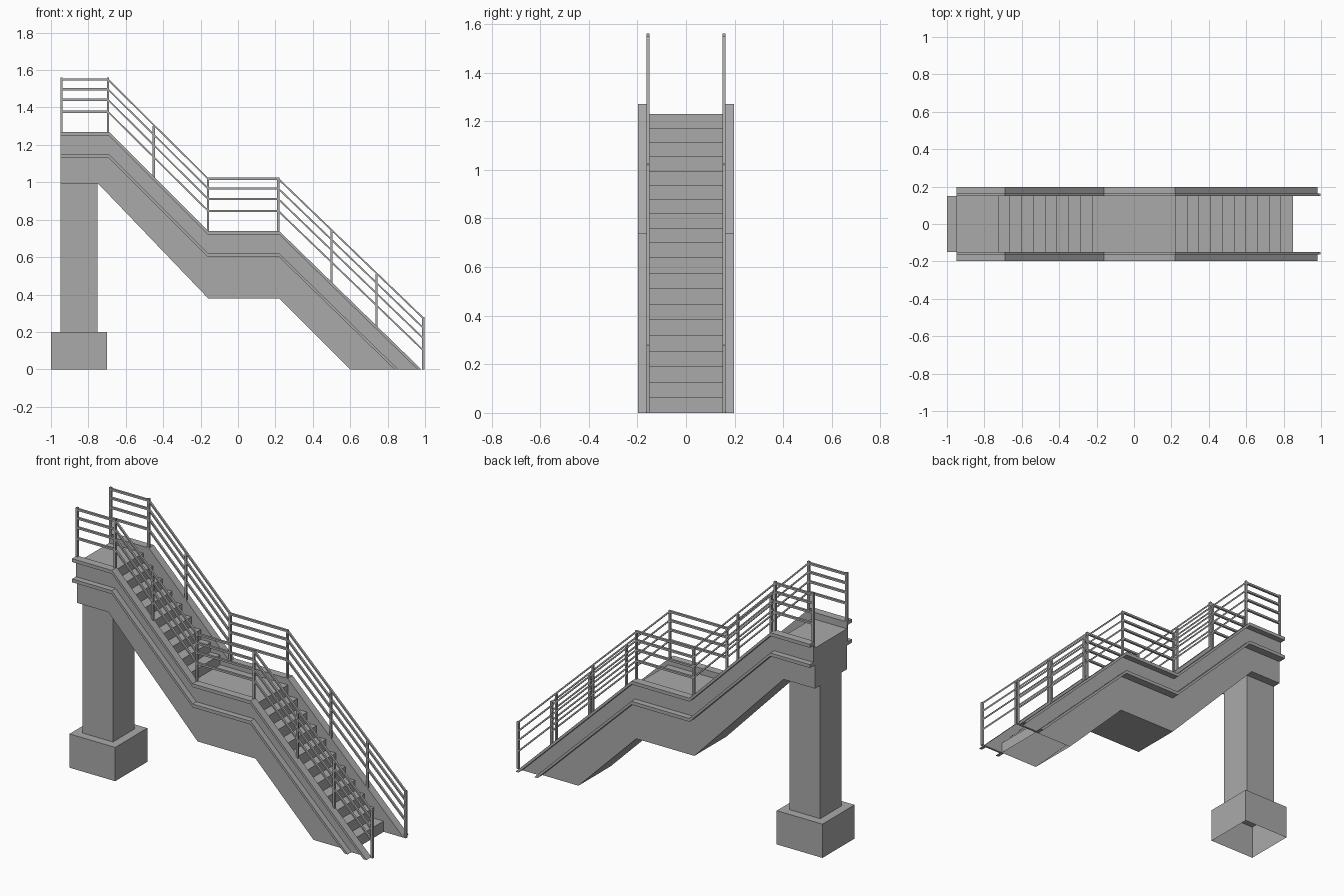
import bpy, bmesh
from mathutils import Vector

if "Cube" in bpy.data.objects:
    bpy.data.objects.remove(bpy.data.objects["Cube"])

grey = bpy.data.materials.new("concrete grey")
grey.diffuse_color = (0.4, 0.4, 0.4, 1)
grey.use_nodes = True
grey.node_tree.nodes["Principled BSDF"].inputs["Base Color"].default_value = grey.diffuse_color


def prism(name, profile, y0, y1, open_bottom=False):
    """Extrude an x-z outline between two y values."""
    bm = bmesh.new()
    face = bm.faces.new([bm.verts.new((x, y0, z)) for x, z in profile])
    ext = bmesh.ops.extrude_face_region(bm, geom=[face])
    moved = [v for v in ext["geom"] if isinstance(v, bmesh.types.BMVert)]
    bmesh.ops.translate(bm, verts=moved, vec=(0, y1 - y0, 0))
    bmesh.ops.recalc_face_normals(bm, faces=bm.faces)
    if open_bottom:
        low = [f for f in bm.faces if all(abs(v.co.z) < 1e-5 for v in f.verts)]
        bmesh.ops.delete(bm, geom=low, context='FACES')
    mesh = bpy.data.meshes.new(name)
    bm.to_mesh(mesh)
    bm.free()
    mesh.materials.append(grey)
    obj = bpy.data.objects.new(name, mesh)
    bpy.context.collection.objects.link(obj)
    return obj


def box(name, x0, x1, y0, y1, z0, z1, open_bottom=False):
    return prism(name, [(x0, z0), (x1, z0), (x1, z1), (x0, z1)], y0, y1, open_bottom)


# Footing and column
box("footing", -1, -0.7, -0.15, 0.15, 0, 0.2, True)
box("column", -0.95, -0.75, -0.1, 0.1, 0.2, 0.99)

# Stair body: stepped top, two flights, sloping soffit
RISE, RUN = 1.23 / 21, 0.0628
steps = [(-0.95, 1.23)]


def flight(x, z, risers, rise):
    for i in range(risers):
        steps.append((x + i * RUN, z - i * rise))
        steps.append((x + i * RUN, z - (i + 1) * rise))


flight(-0.725, 1.23, 9, RISE)
flight(0.222, 12 * RISE, 11, 12 * RISE / 11)
soffit = [(0.60, 0), (0.22, 0.38), (-0.16, 0.38), (-0.745, 0.99), (-0.95, 0.99)]
prism("stair_body", steps + soffit, -0.15, 0.15, True)

# Side channels: web with top and bottom flanges, following the flights
LINE = [(-0.95, 1.27), (-0.69, 1.27), (-0.16, 0.74), (0.22, 0.74), (0.98, 0.0)]


def shifted(drop):
    pts = [(x, z - drop) for x, z in LINE[:-1]]
    (xa, za), (xb, zb) = LINE[-2:]
    pts.append((xb - drop * (xb - xa) / (za - zb), 0.0))   # meets the ground
    return pts


def band(name, top, bottom, ya, yb):
    prism(name, shifted(top) + shifted(bottom)[::-1], min(ya, yb), max(ya, yb))


# Railing: square posts and four rails per side
T = 0.012
POSTS = [(-0.944, 1.27, 1.56), (-0.695, 1.26, 1.56), (-0.45, 1.02, 1.30),
         (-0.16, 0.73, 1.025), (0.215, 0.73, 1.025), (0.50, 0.46, 0.745),
         (0.74, 0.22, 0.51), (0.99, 0.0, 0.28)]
RAIL = [(-0.944, 1.555), (-0.695, 1.555), (-0.16, 1.025), (0.215, 1.025), (0.99, 0.28)]

for side, s in (("front", -1), ("back", 1)):
    band(side + "_channel_web", 0.02, 0.12, s * 0.15, s * 0.162)
    band(side + "_top_flange", 0.0, 0.02, s * 0.15, s * 0.197)
    band(side + "_bottom_flange", 0.12, 0.14, s * 0.15, s * 0.197)
    ya, yb = sorted((s * 0.15, s * 0.163))
    for i, (x, z0, z1) in enumerate(POSTS):
        box(f"{side}_post_{i + 1}", x - T / 2, x + T / 2, ya, yb, z0, z1)
    for i, drop in enumerate((0, 0.052, 0.108, 0.172)):
        top = [(x, z - drop) for x, z in RAIL]
        low = [(x, z - T) for x, z in top]
        prism(f"{side}_rail_{i + 1}", top + low[::-1], ya, yb)
